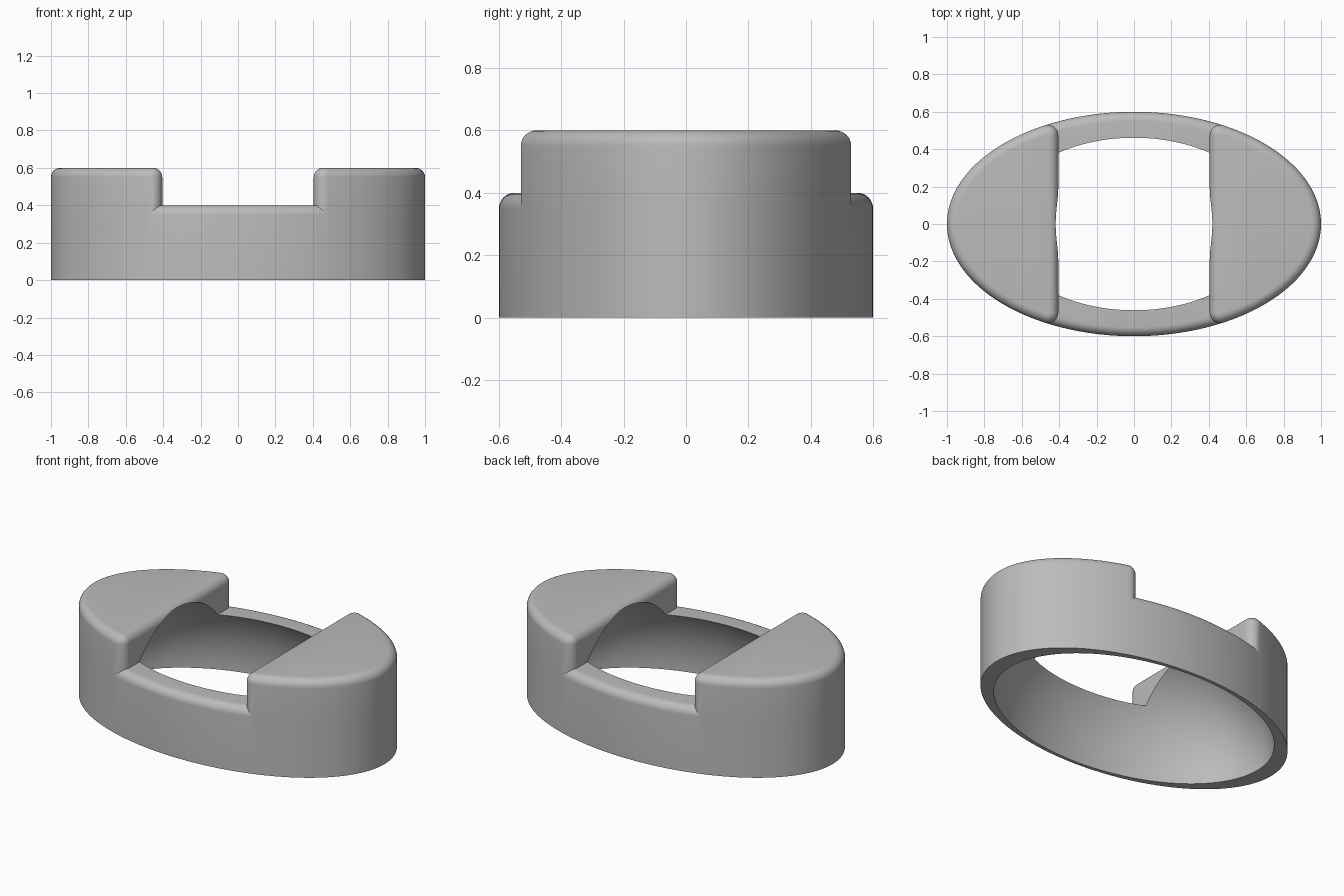
import bpy
import bmesh
from math import sin, cos, pi, atan2, hypot, radians

cube = bpy.data.objects.get("Cube")
if cube:
    bpy.data.objects.remove(cube, do_unlink=True)

A, B = 1.0, 0.6          # outer ellipse radii
RIM_Z, TOP_Z = 0.4, 0.6  # low rim and raised end heights
WALL_X = 0.405           # inner wall of each raised end
R = 0.05                 # rounding radius
N = 160                  # ellipse segments

grey = bpy.data.materials.new("plain grey")
grey.use_nodes = True
colour = (0.5, 0.5, 0.5, 1)
grey.diffuse_color = colour
grey.node_tree.nodes["Principled BSDF"].inputs["Base Color"].default_value = colour


def ellipse_point(t):
    """Position and outward normal on the outer ellipse."""
    nx, ny = cos(t) / A, sin(t) / B
    length = hypot(nx, ny)
    return A * cos(t), B * sin(t), nx / length, ny / length


def make_object(name, bm):
    bmesh.ops.recalc_face_normals(bm, faces=bm.faces)
    mesh = bpy.data.meshes.new(name)
    bm.to_mesh(mesh)
    bm.free()
    mesh.materials.append(grey)
    obj = bpy.data.objects.new(name, mesh)
    bpy.context.collection.objects.link(obj)
    return obj


def rounded_prism(name, outline, height, side=1, steps=8):
    """Extrude an outline and round over its top edge."""
    bm = bmesh.new()
    levels = [(0, 0)]
    for i in range(steps + 1):
        a = pi / 2 * i / steps
        levels.append((R * (1 - cos(a)), height - R + R * sin(a)))
    rings = [[bm.verts.new((side * (x - d * nx), y - d * ny, z))
              for x, y, nx, ny in outline] for d, z in levels]
    n = len(outline)
    for low, high in zip(rings, rings[1:]):
        for i in range(n):
            j = (i + 1) % n
            bm.faces.new((low[i], low[j], high[j], high[i]))
    bm.faces.new(rings[0])
    bm.faces.new(rings[-1])
    return make_object(name, bm)


def end_outline():
    """Ellipse end cut by a straight wall, with rounded corners."""
    corner = R * 1.1     # slightly larger than the top rounding
    lo, hi = 0.0, pi / 2
    for _ in range(50):
        t = (lo + hi) / 2
        x, y, nx, ny = ellipse_point(t)
        if x - corner * nx > WALL_X + corner:
            lo = t
        else:
            hi = t
    grid = [2 * pi * k / N for k in range(N // 4) if 2 * pi * k / N < t - 0.01]
    half = [ellipse_point(g) for g in grid]
    cx, cy = x - corner * nx, y - corner * ny
    start = atan2(ny, nx)
    for i in range(11):
        a = start + (pi - start) * i / 10
        half.append((cx + corner * cos(a), cy + corner * sin(a), cos(a), sin(a)))
    return half + [(x, -y, nx, -ny) for x, y, nx, ny in reversed(half[1:])]


def boolean(target, other, operation):
    mod = target.modifiers.new(operation.lower(), 'BOOLEAN')
    mod.operation = operation
    mod.solver = 'EXACT'
    mod.object = other
    other.hide_render = True


# Low oval body and the two raised ends
body = rounded_prism("oval_body", [ellipse_point(2 * pi * k / N) for k in range(N)], RIM_Z)
ends = [rounded_prism(name, end_outline(), TOP_Z, side)
        for name, side in (("left_end", 1), ("right_end", -1))]

# Domed hollow cut up from below
bm = bmesh.new()
bmesh.ops.create_uvsphere(bm, u_segments=128, v_segments=64, radius=1)
bmesh.ops.scale(bm, vec=(0.9, 0.58, 0.66), verts=bm.verts)
hollow = make_object("hollow_cutter", bm)

for end in ends:
    boolean(body, end, 'UNION')
boolean(body, hollow, 'DIFFERENCE')

# Bake the result and drop the helper pieces
result = bpy.data.meshes.new_from_object(
    body.evaluated_get(bpy.context.evaluated_depsgraph_get()))
body.modifiers.clear()
body.data = result
for helper in ends + [hollow]:
    bpy.data.objects.remove(helper, do_unlink=True)

bpy.ops.object.select_all(action='DESELECT')
body.select_set(True)
bpy.context.view_layer.objects.active = body
bpy.ops.object.shade_smooth_by_angle(angle=radians(30))
